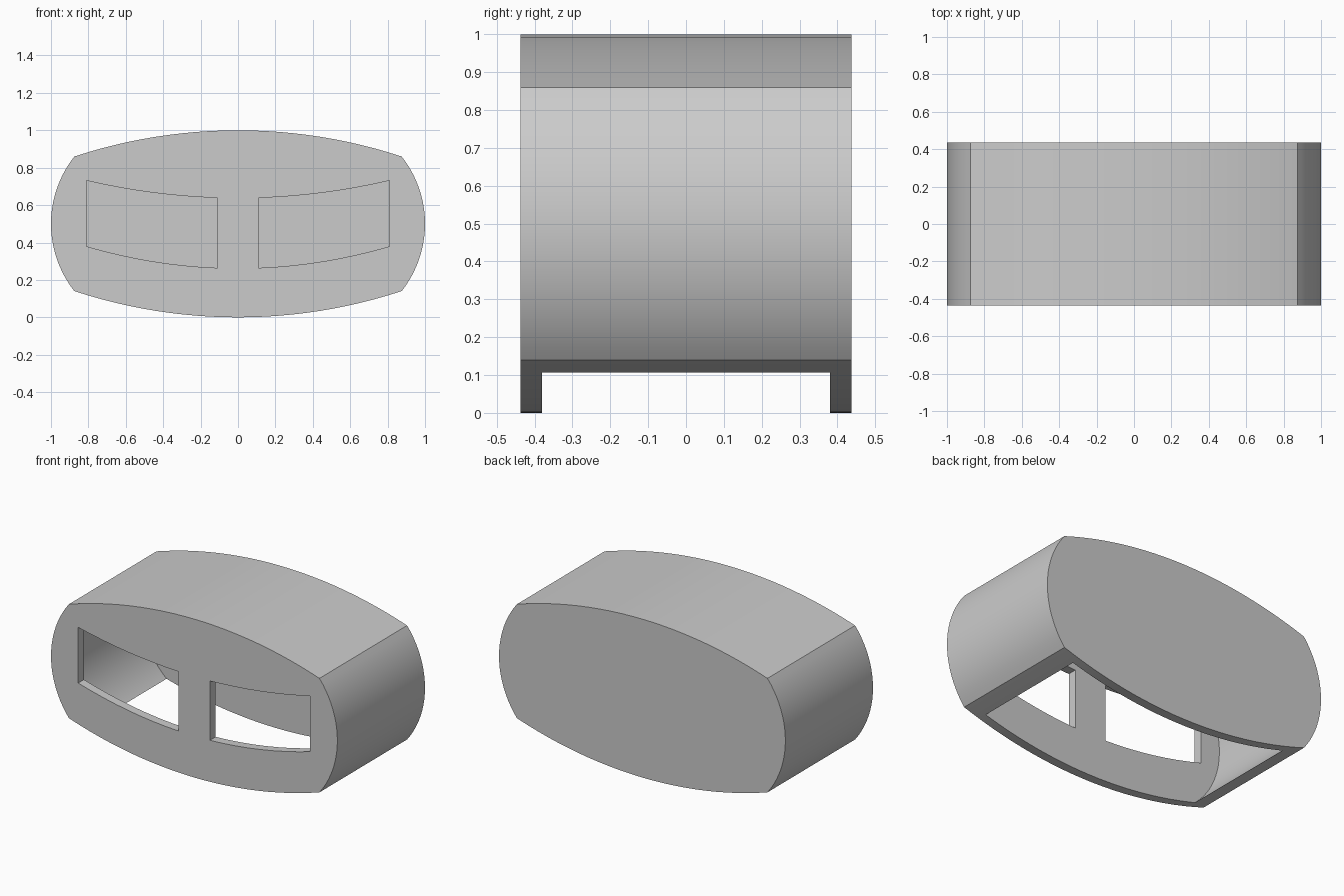
import bpy, bmesh
from math import sin, cos, asin, radians

cube = bpy.data.objects.get("Cube")
if cube:
    bpy.data.objects.remove(cube, do_unlink=True)

grey = bpy.data.materials.new("light_grey")
grey.use_nodes = True
colour = (0.6, 0.6, 0.6, 1)
grey.diffuse_color = colour
grey.node_tree.nodes["Principled BSDF"].inputs["Base Color"].default_value = colour

DEPTH, WALL = 0.437, 0.057      # half depth, wall thickness
END_R, END_X = 0.581, 0.419     # bulging ends
FLAT_R = 2.8                    # shallow top and bottom curves
MID = 0.5


def arc(cx, cz, r, a0, a1, n):
    """Points on an arc in the XZ plane, angles from +x towards +z."""
    steps = [a0 + (a1 - a0) * i / n for i in range(n + 1)]
    return [(cx + r * cos(a), cz + r * sin(a)) for a in steps]


def mirrored(half):
    """Close a right-hand half profile with its mirror image."""
    return half + [(-x, z) for x, z in reversed(half) if abs(x) > 1e-5]


def prism(name, profile, y0, y1):
    """Extrude an XZ profile from y0 to y1."""
    bm = bmesh.new()
    face = bm.faces.new([bm.verts.new((x, y0, z)) for x, z in profile])
    ext = bmesh.ops.extrude_face_region(bm, geom=[face])["geom"]
    verts = [v for v in ext if isinstance(v, bmesh.types.BMVert)]
    bmesh.ops.translate(bm, verts=verts, vec=(0, y1 - y0, 0))
    bmesh.ops.recalc_face_normals(bm, faces=bm.faces)
    mesh = bpy.data.meshes.new(name)
    bm.to_mesh(mesh)
    bm.free()
    mesh.materials.append(grey)
    obj = bpy.data.objects.new(name, mesh)
    bpy.context.collection.objects.link(obj)
    return obj


def cut(obj, cutter):
    """Subtract the cutter and remove it."""
    cutter.hide_render = True
    mod = obj.modifiers.new("cut", 'BOOLEAN')
    mod.operation, mod.solver, mod.object = 'DIFFERENCE', 'EXACT', cutter
    bpy.context.view_layer.objects.active = obj
    bpy.ops.object.modifier_apply(modifier=mod.name)
    bpy.data.objects.remove(cutter, do_unlink=True)


# Outer body: shallow top and bottom, rounder ends
end_a = asin(0.36 / END_R)
flat_a = asin(0.875 / FLAT_R)
up = radians(90)
half = arc(0, 1 - FLAT_R, FLAT_R, up, up - flat_a, 12)
half += arc(END_X, MID, END_R, end_a, -end_a, 20)[1:-1]
half += arc(0, FLAT_R, FLAT_R, flat_a - up, -up, 12)
shell = prism("hollow_shell", mirrored(half), -DEPTH, DEPTH)

# Cavity, offset by the wall and open through the bottom
inner_r, inner_flat = END_R - WALL, FLAT_R - WALL
top_x, top_z = 0.841, 0.811
half = arc(0, 1 - FLAT_R, inner_flat, up, up - asin(top_x / inner_flat), 12)
half += arc(END_X, MID, inner_r, asin((top_z - MID) / inner_r), -asin(MID / inner_r), 26)[1:]
half.append((half[-1][0], -0.2))
cut(shell, prism("cavity_cutter", mirrored(half), WALL - DEPTH, DEPTH - WALL))

# Two curved windows through the front wall only
xs = [0.11 + 0.7 * i / 8 for i in range(9)]
for side in (1, -1):
    lower = [(side * x, 0.262 + 0.179 * x * x) for x in xs]
    upper = [(side * x, 0.637 + 0.143 * x * x) for x in reversed(xs)]
    cut(shell, prism("window_cutter", lower + upper, -DEPTH - 0.1, WALL - DEPTH + 0.05))

# Smooth curves, crisp corners
bpy.ops.object.select_all(action='DESELECT')
shell.select_set(True)
bpy.context.view_layer.objects.active = shell
bpy.ops.object.shade_smooth_by_angle(angle=radians(25))
